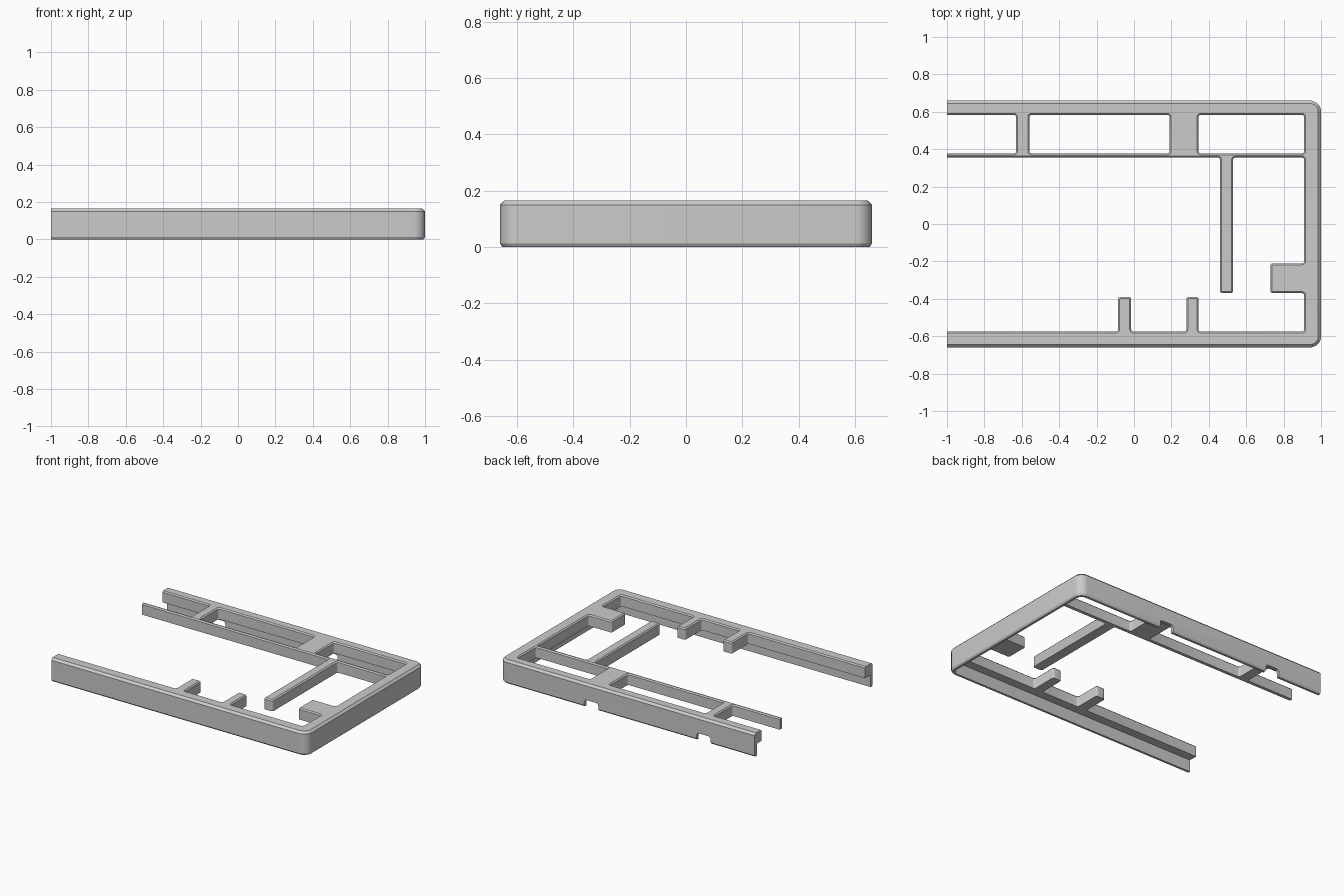
import bpy, bmesh
from math import radians, sin, cos, pi
from mathutils import Vector

cube = bpy.data.objects.get("Cube")
if cube:
    bpy.data.objects.remove(cube, do_unlink=True)

grey = bpy.data.materials.new("plain grey")
grey.use_nodes = True
colour = (0.6, 0.6, 0.6, 1)
grey.diffuse_color = colour
grey.node_tree.nodes["Principled BSDF"].inputs["Base Color"].default_value = colour

CUT = -1.0          # x of the flat open end
TOP = 0.165         # full height
PLATE = 0.085       # underside of the frame


def rounded(points, radius, big=0, segments=4):
    """Round each right-angled corner of a closed outline; outermost ones use big."""
    pts = [Vector(p) for p in points]
    out = []
    for i, p in enumerate(pts):
        if p.x == CUT:
            out.append(p)
            continue
        r = big if big and p.x > 0.95 else radius
        to_last = (pts[i - 1] - p).normalized() * r
        to_next = (pts[(i + 1) % len(pts)] - p).normalized() * r
        for k in range(segments + 1):
            t = k / segments * pi / 2
            out.append(p + to_last * (1 - sin(t)) + to_next * (1 - cos(t)))
    return out


def inset(loop, d):
    """Move a closed outline to its left by d, keeping the open end flat."""
    out = []
    for i, p in enumerate(loop):
        u = (p - loop[i - 1]).normalized()
        v = (loop[(i + 1) % len(loop)] - p).normalized()
        m, n = Vector((-u.y, u.x)), Vector((-v.y, v.x))
        q = p + (m + n) * (d / (1 + m.dot(n)))
        if p.x == CUT:
            q.x = CUT
        out.append(q)
    return out


def ring(bm, loop, d, z):
    return [bm.verts.new((p.x, p.y, z)) for p in inset(loop, d)]


def bridge(bm, a, b, closed=True):
    for i in range(len(a) if closed else len(a) - 1):
        j = (i + 1) % len(a)
        bm.faces.new((a[i], a[j], b[j], b[i]))


def finish(bm, name):
    bmesh.ops.recalc_face_normals(bm, faces=bm.faces[:])
    mesh = bpy.data.meshes.new(name)
    bm.to_mesh(mesh)
    bm.free()
    mesh.materials.append(grey)
    ob = bpy.data.objects.new(name, mesh)
    bpy.context.collection.objects.link(ob)
    return ob


def smooth(ob):
    bpy.ops.object.select_all(action='DESELECT')
    ob.select_set(True)
    bpy.context.view_layer.objects.active = ob
    bpy.ops.object.shade_smooth_by_angle(angle=radians(30))


def rect_hole(x0, x1, y0, y1):
    return rounded([(x0, y0), (x0, y1), (x1, y1), (x1, y0)], 0.012)


# Frame: border, crossbars, posts and tab in one outline with two windows
back, bar_top, bar_low, front = 0.583, 0.378, 0.355, -0.575
side, post_end, low = 0.91, -0.39, -0.37
outline = [(CUT, -0.65), (0.99, -0.65), (0.99, 0.65), (CUT, 0.65),
           (CUT, back), (-0.63, back), (-0.63, bar_top), (CUT, bar_top),
           (CUT, bar_low), (0.46, bar_low), (0.46, low), (0.53, low),
           (0.53, bar_low), (side, bar_low), (side, -0.21), (0.73, -0.21),
           (0.73, low), (side, low), (side, front)]
for x0, x1 in ((0.28, 0.345), (-0.085, -0.015)):
    outline += [(x1, front), (x1, post_end), (x0, post_end), (x0, front)]
outline.append((CUT, front))

loops = [rounded(outline, 0.012, big=0.05),
         rect_hole(-0.56, 0.19, bar_top, back),
         rect_hole(0.345, side, bar_top, back)]
bm = bmesh.new()
c = 0.008
caps = ([], [])
for loop in loops:
    rings = [ring(bm, loop, d, z) for d, z in
             ((0, PLATE), (0, TOP - c), (c, TOP))]
    for a, b in zip(rings, rings[1:]):
        bridge(bm, a, b)
    for cap, r in zip(caps, (rings[0], rings[-1])):
        cap += [bm.edges.get((r[i - 1], r[i])) for i in range(len(r))]
for cap in caps:
    bmesh.ops.triangle_fill(bm, edges=cap, use_beauty=True, normal=(0, 0, 1))
smooth(finish(bm, "frame"))

# Outer wall: thin chamfered profile swept round three sides
path = rounded([(CUT, -0.66), (1, -0.66), (1, 0.66), (CUT, 0.66)], 0.06, segments=8)
profile = [(0.008, 0), (0, 0.012), (0, 0.15), (0.015, TOP), (0.024, TOP), (0.024, 0)]
bm = bmesh.new()
rings = [ring(bm, path, d, z) for d, z in profile]
for i, r in enumerate(rings):
    bridge(bm, rings[i - 1], r, closed=False)
for end in (0, -1):
    bm.faces.new([r[end] for r in rings])
wall = finish(bm, "outer_wall")

# Two rounded notches in the bottom of the back wall
for x in (0.28, -0.60):
    bm = bmesh.new()
    shape = [(x - 0.055, -0.05), (x + 0.055, -0.05), (x + 0.055, 0.05), (x - 0.055, 0.05)]
    sides = [[bm.verts.new((p.x, y, p.y)) for p in rounded(shape, 0.02)]
             for y in (0.6, 0.7)]
    bridge(bm, *sides)
    for s in sides:
        bm.faces.new(s)
    cutter = finish(bm, "notch_cutter")
    cutter.hide_render = True
    mod = wall.modifiers.new("notch", 'BOOLEAN')
    mod.operation = 'DIFFERENCE'
    mod.solver = 'EXACT'
    mod.object = cutter
    bpy.context.view_layer.objects.active = wall
    bpy.ops.object.modifier_apply(modifier=mod.name)
    bpy.data.objects.remove(cutter, do_unlink=True)
smooth(wall)
